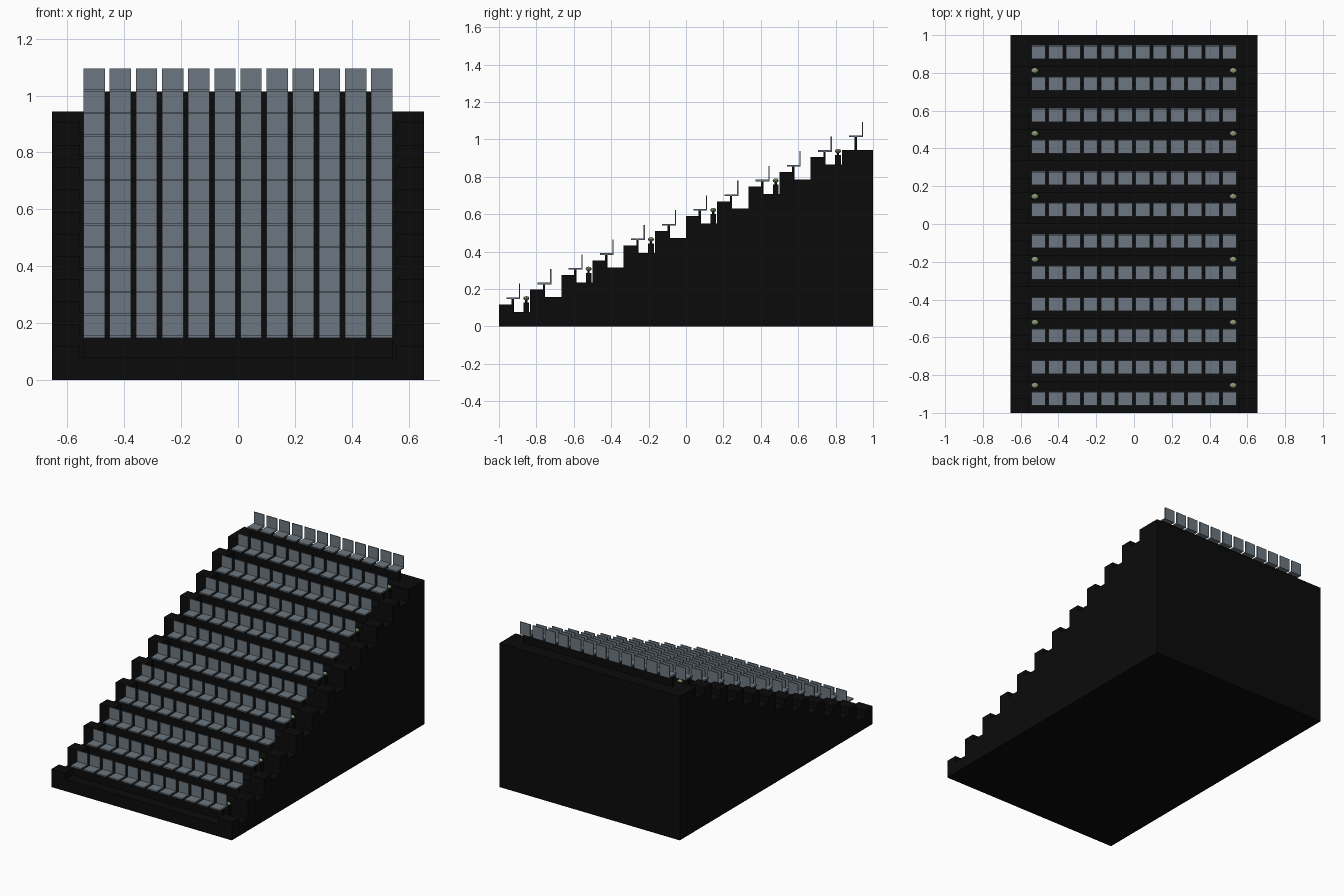
import bpy, bmesh
from mathutils import Matrix, Vector

if "Cube" in bpy.data.objects:
    bpy.data.objects.remove(bpy.data.objects["Cube"])

ROWS, COLS = 12, 12
RUN, RISE = 2 / ROWS, 0.0787      # depth and height of one tier
HALF_W = 0.655                    # half width of the stand
SEAT_W, PITCH = 0.075, 0.092


def material(name, rgb):
    m = bpy.data.materials.new(name)
    m.diffuse_color = (*rgb, 1)
    m.use_nodes = True
    m.node_tree.nodes["Principled BSDF"].inputs["Base Color"].default_value = m.diffuse_color
    return m


BLACK = material("black", (0.0032, 0.0032, 0.0032))
GREY = material("slate grey", (0.15, 0.185, 0.22))
GREEN = material("pale green", (0.25, 0.33, 0.17))


def finish(bm, name, mat):
    bmesh.ops.recalc_face_normals(bm, faces=bm.faces[:])
    mesh = bpy.data.meshes.new(name)
    bm.to_mesh(mesh)
    bm.free()
    mesh.materials.append(mat)
    ob = bpy.data.objects.new(name, mesh)
    bpy.context.collection.objects.link(ob)
    return ob


def box(bm, x0, x1, y0, y1, z0, z1):
    centre = Vector(((x0 + x1) / 2, (y0 + y1) / 2, (z0 + z1) / 2))
    size = Matrix.Diagonal((x1 - x0, y1 - y0, z1 - z0, 1))
    bmesh.ops.create_cube(bm, size=1, matrix=Matrix.Translation(centre) @ size)


def tier(i):
    """Front y and floor z of a tier."""
    return -1 + i * RUN, (i + 1) * RISE


# Stepped body: side profile extruded across the width
bm = bmesh.new()
profile = [(1, 0), (-1, 0)]
for i in range(ROWS):
    y, z = tier(i)
    profile += [(y, z), (y + RUN, z)]
face = bm.faces.new([bm.verts.new((-HALF_W, y, z)) for y, z in profile])
ext = bmesh.ops.extrude_face_region(bm, geom=[face])
bmesh.ops.translate(bm, vec=(2 * HALF_W, 0, 0),
                    verts=[v for v in ext["geom"] if isinstance(v, bmesh.types.BMVert)])
finish(bm, "stepped_stand", BLACK)

# Half-height aisle steps on both sides, none on the top tier
bm = bmesh.new()
for i in range(ROWS - 1):
    y, z = tier(i)
    for x0, x1 in ((-HALF_W, -0.555), (0.555, HALF_W)):
        box(bm, x0, x1, y, y + 0.078, z, z + RISE / 2)
finish(bm, "aisle_steps", BLACK)

# Long support rail under each row of seats
bm = bmesh.new()
for i in range(ROWS):
    y, z = tier(i)
    box(bm, -0.543, 0.543, y + 0.068, y + 0.08, z, z + 0.069)
finish(bm, "seat_rails", BLACK)

# Seat pans and backrests
pans, backs = bmesh.new(), bmesh.new()
for i in range(ROWS):
    y, z = tier(i)
    for c in range(COLS):
        x = (c - (COLS - 1) / 2) * PITCH
        x0, x1 = x - SEAT_W / 2, x + SEAT_W / 2
        box(pans, x0, x1, y + 0.039, y + 0.107, z + 0.068, z + 0.077)
        box(backs, x0, x1, y + 0.107, y + 0.113, z + 0.068, z + 0.15)
finish(pans, "seat_pans", GREY)
finish(backs, "seat_backs", GREY)

# Small aisle lamps on every second tier
posts, heads = bmesh.new(), bmesh.new()
for i in range(0, ROWS, 2):
    y, z = tier(i)
    for x in (-0.525, 0.525):
        box(posts, x - 0.015, x + 0.015, y + 0.131, y + 0.161, z, z + 0.05)
        box(posts, x - 0.006, x + 0.006, y + 0.14, y + 0.152, z + 0.05, z + 0.064)
        bmesh.ops.create_uvsphere(
            heads, u_segments=8, v_segments=6, radius=1,
            matrix=Matrix.Translation((x, y + 0.146, z + 0.072))
            @ Matrix.Diagonal((0.02, 0.016, 0.012, 1)))
finish(posts, "lamp_posts", BLACK)
finish(heads, "lamp_heads", GREEN)
